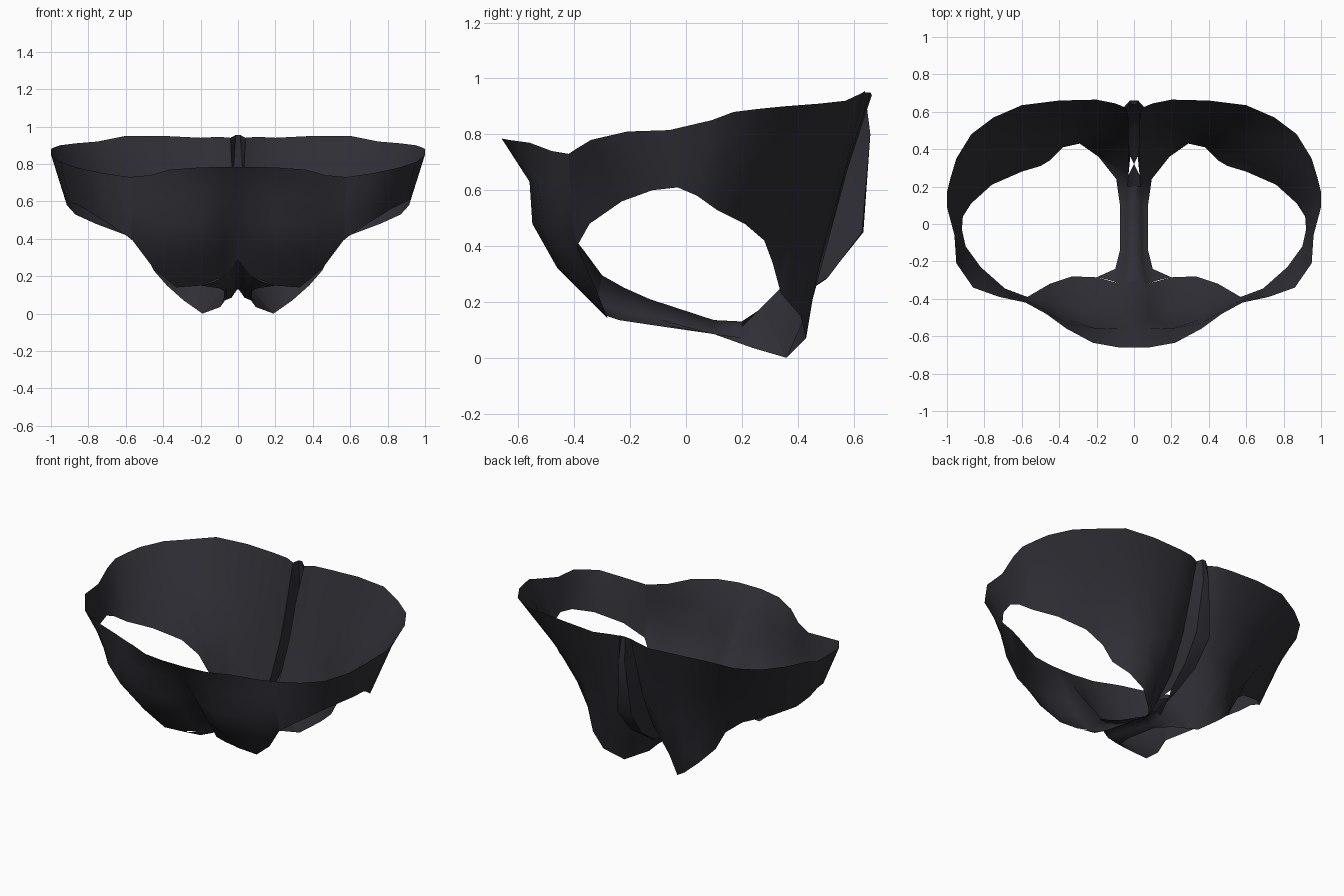
import bpy, math
from mathutils import Vector

cloth = bpy.data.materials.new("charcoal_cloth")
cloth.diffuse_color = (0.028, 0.028, 0.036, 1)


def panel(name, columns):
    """Half panel from columns of points (top to bottom), mirrored across x = 0."""
    n = len(columns[0])
    verts = [tuple(p) for col in columns for p in col]
    faces = [(c * n + r, c * n + r + 1, (c + 1) * n + r + 1, (c + 1) * n + r)
             for c in range(len(columns) - 1) for r in range(n - 1)]
    mesh = bpy.data.meshes.new(name)
    mesh.from_pydata(verts, [], faces)
    mesh.materials.append(cloth)
    ob = bpy.data.objects.new(name, mesh)
    bpy.context.collection.objects.link(ob)
    mirror = ob.modifiers.new("mirror", 'MIRROR')
    mirror.use_clip = True
    mirror.merge_threshold = 0.002
    bpy.ops.object.select_all(action='DESELECT')
    ob.select_set(True)
    bpy.context.view_layer.objects.active = ob
    bpy.ops.object.shade_smooth_by_angle(angle=math.radians(60))
    return ob


def drop(top, bottom, bulge=0):
    """Five points from waist to leg edge, bowed outward (+) or inward (-)."""
    a, b = Vector(top), Vector(bottom)
    out = Vector((a.x, a.y, 0)).normalized()
    return [a.lerp(b, t / 4) + out * bulge * math.sin(math.pi * t / 4) for t in range(5)]


# Front panel: columns from the centre to the hip seam
front = [
    [(0, -.66, .785), (0, -.55, .63), (0, -.46, .5), (0, -.37, .39), (0, -.3, .295)],
    [(.08, -.66, .785), (.08, -.555, .63), (.08, -.51, .49), (.08, -.42, .34), (.07, -.32, .2)],
    [(.22, -.635, .78), (.2, -.56, .63), (.2, -.55, .48), (.2, -.46, .32), (.2, -.285, .15)],
    [(.36, -.56, .77), (.36, -.53, .62), (.36, -.51, .48), (.36, -.43, .31), (.33, -.28, .14)],
    [(.47, -.48, .74), (.46, -.47, .62), (.46, -.46, .5), (.46, -.41, .36), (.45, -.32, .24)],
    [(.58, -.42, .73), (.575, -.415, .64), (.57, -.41, .56), (.57, -.405, .48), (.57, -.39, .4)],
]
panel("front_panel", front)

# Side bands: waist point, leg edge point, bulge
side = [
    ((.72, -.39, .75), (.69, -.345, .48)),
    ((.86, -.34, .78), (.82, -.23, .56)),
    ((.95, -.21, .81), (.90, -.12, .60)),
    ((.96, -.06, .815), (.92, -.03, .61)),
    ((1.0, .09, .85), (.915, .04, .58)),
    ((1.0, .17, .88), (.87, .11, .53)),
    ((.98, .25, .89), (.76, .21, .48)),
    ((.95, .35, .90), (.60, .28, .42)),
    ((.87, .48, .91), (.50, .31, .34), -.02),
]

# Seat: columns from the hip to the centre ridge
seat = [
    [(.75, .57, .92), (.61, .46, .66), (.50, .385, .46), (.47, .36, .34), (.45, .34, .23)],
    [(.60, .635, .95), (.49, .53, .68), (.41, .455, .44), (.39, .43, .28), (.38, .41, .15)],
    [(.40, .66, .95), (.36, .57, .67), (.31, .495, .41), (.30, .455, .22), (.29, .43, .07)],
    [(.2, .665, .94), (.19, .58, .68), (.18, .51, .42), (.19, .44, .16), (.19, .36, 0)],
    [(.1, .645, .945), (.09, .575, .7), (.09, .505, .48), (.09, .42, .27), (.11, .31, .09)],
    [(.04, .62, .94), (.03, .55, .74), (.03, .485, .52), (.03, .38, .29), (.03, .26, .17)],
    [(.012, .64, .955), (.022, .66, .8), (.05, .63, .45), (.04, .51, .29), (.02, .36, .19)],
    [(0, .64, .955), (0, .66, .8), (0, .635, .45), (0, .5, .28), (0, .32, .16)],
]
panel("seat_and_side_bands", [front[-1]] + [drop(*s) for s in side] + seat)

# Crotch strip: rows across, from the front panel to the seat
rows = [
    [front[0][-1], front[1][-1], (.13, -.3, .17), front[2][-1]],
    [(0, -.22, .25), (.05, -.24, .17), (.08, -.24, .15), (.10, -.24, .135)],
    [(0, -.13, .21), (.04, -.14, .15), (.06, -.14, .13), (.075, -.14, .12)],
    [(0, .10, .135), (.035, .10, .085), (.06, .10, .085), (.075, .10, .085)],
    [(0, .2, .13), (.035, .2, .11), (.07, .22, .07), (.095, .24, .035)],
    [seat[-1][-1], seat[-3][-1], seat[-4][-1], seat[-5][-1]],
]
panel("crotch_strip", [list(col) for col in zip(*rows)])
